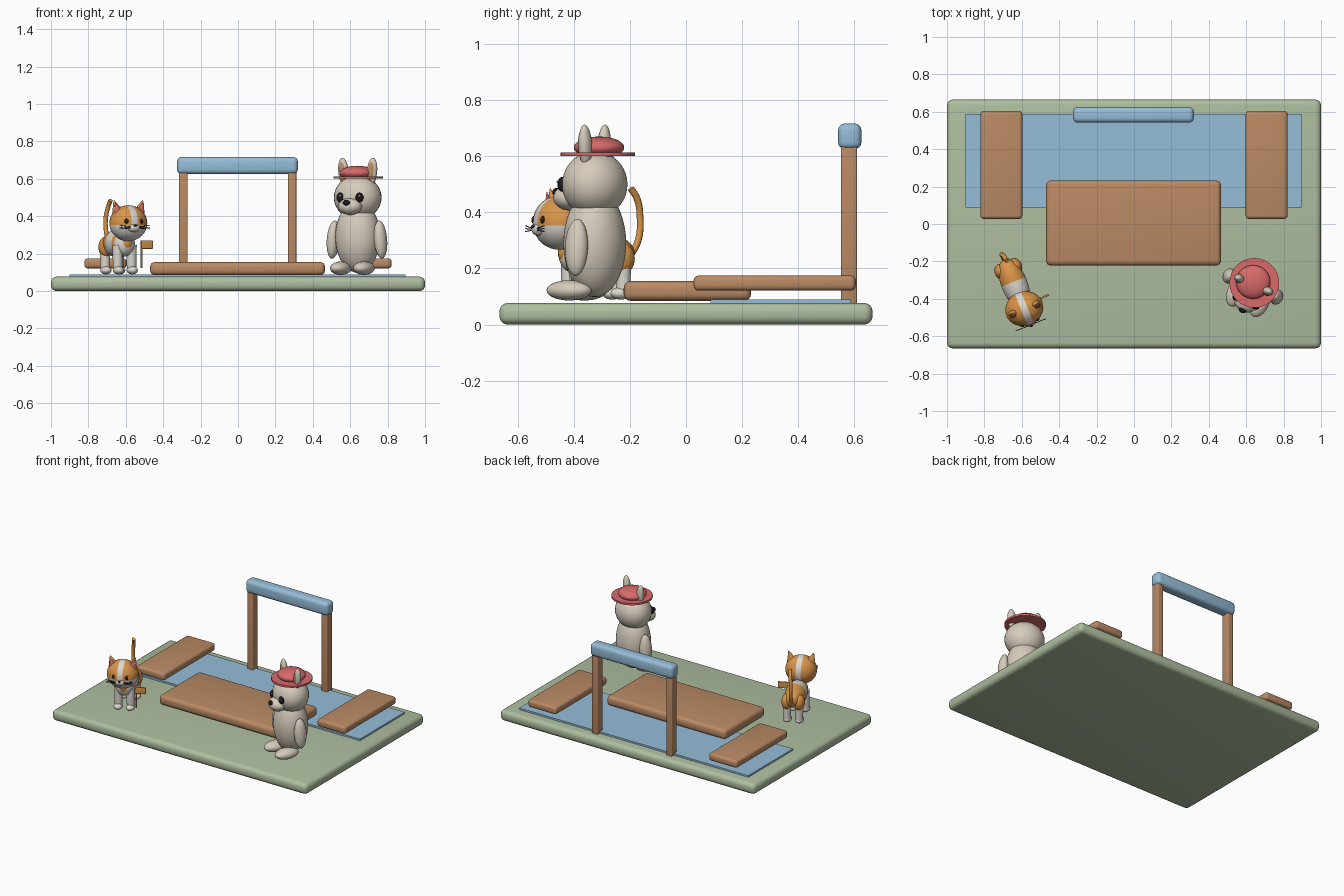
import bpy, bmesh
from math import radians
from mathutils import Matrix, Vector

if "Cube" in bpy.data.objects:
    bpy.data.objects.remove(bpy.data.objects["Cube"])


def material(name, hex_code):
    srgb = [int(hex_code[i:i + 2], 16) / 255 for i in (0, 2, 4)]
    col = [c / 12.92 if c < 0.04 else ((c + 0.055) / 1.055) ** 2.4 for c in srgb] + [1]
    m = bpy.data.materials.new(name)
    m.use_nodes = True
    m.diffuse_color = col
    bsdf = next(n for n in m.node_tree.nodes if n.type == "BSDF_PRINCIPLED")
    bsdf.inputs["Base Color"].default_value = col
    return m


green = material("sage green", "AEBE9F")
wood = material("warm wood", "BA8A64")
blue = material("soft blue", "96BDD8")
cream = material("cream fur", "D6CCBC")
white = material("white fur", "DDD8D0")
orange = material("ginger fur", "D99548")
coral = material("coral red", "D86A6A")
black = material("black", "1C1A1A")


def finish(name, bm, mats, frame=Matrix()):
    mesh = bpy.data.meshes.new(name)
    bm.transform(frame)
    bm.to_mesh(mesh)
    bm.free()
    for m in mats:
        mesh.materials.append(m)
    ob = bpy.data.objects.new(name, mesh)
    bpy.context.collection.objects.link(ob)
    bpy.ops.object.select_all(action="DESELECT")
    ob.select_set(True)
    bpy.context.view_layer.objects.active = ob
    bpy.ops.object.shade_smooth_by_angle(angle=radians(40))
    return ob


def box(name, mat, lo, hi, bevel=0.0, frame=Matrix()):
    lo, hi = Vector(lo), Vector(hi)
    bm = bmesh.new()
    bmesh.ops.create_cube(bm, size=1)
    bm.transform(Matrix.Translation((lo + hi) / 2) @ Matrix.Diagonal((*(hi - lo), 1)))
    if bevel:
        bmesh.ops.bevel(bm, geom=bm.edges[:], offset=bevel, segments=4,
                        profile=0.5, affect="EDGES")
    return finish(name, bm, [mat], frame)


def ball(name, mats, loc, rad, frame=Matrix(), tilt=0, cuts=(), rule=None):
    """Ellipsoid; cuts are (axis, offset) planes that give painted patches clean edges."""
    bm = bmesh.new()
    bmesh.ops.create_uvsphere(bm, u_segments=32, v_segments=20, radius=1)
    for axis, offset in cuts:
        no = Vector([axis == i for i in range(3)])
        bmesh.ops.bisect_plane(bm, geom=bm.verts[:] + bm.edges[:] + bm.faces[:],
                               plane_co=no * offset, plane_no=no)
    if rule:
        for f in bm.faces:
            f.material_index = int(rule(f.calc_center_median()))
    bm.transform(Matrix.Translation(loc) @ Matrix.Rotation(radians(tilt), 4, "Y")
                 @ Matrix.Diagonal((*rad, 1)))
    return finish(name, bm, mats, frame)


def cone(name, mat, loc, r1, r2, depth, frame=Matrix(), tilt=0, flat=1, sides=32):
    bm = bmesh.new()
    bmesh.ops.create_cone(bm, cap_ends=True, segments=sides, radius1=r1, radius2=r2, depth=depth)
    bm.transform(Matrix.Translation(loc) @ Matrix.Rotation(radians(tilt), 4, "Y")
                 @ Matrix.Diagonal((1, flat, 1, 1)))
    return finish(name, bm, [mat], frame)


def tube(name, mat, points, radius, frame=Matrix()):
    cu = bpy.data.curves.new(name, "CURVE")
    cu.dimensions = "3D"
    cu.bevel_depth = radius
    cu.bevel_resolution = 3
    cu.use_fill_caps = True
    sp = cu.splines.new("BEZIER")
    sp.bezier_points.add(len(points) - 1)
    for bp, co in zip(sp.bezier_points, points):
        bp.co = frame @ Vector(co)
        bp.handle_left_type = bp.handle_right_type = "AUTO"
    cu.materials.append(mat)
    ob = bpy.data.objects.new(name, cu)
    bpy.context.collection.objects.link(ob)


SIDES = ((1, "left"), (-1, "right"))

# Ground, water, table, benches and frame
box("ground_slab", green, (-1, -0.665, 0), (1, 0.665, 0.077), 0.03)
box("water_sheet", blue, (-0.9, 0.087, 0.07), (0.895, 0.588, 0.089))
box("low_table", wood, (-0.47, -0.222, 0.085), (0.465, 0.232, 0.155), 0.025)
for s, side in SIDES:
    x = 0.709 * s
    box(side + "_bench", wood, (x - 0.112, 0.027, 0.121), (x + 0.112, 0.605, 0.175), 0.018)
    x = 0.291 * s - 0.002
    box(side + "_post", wood, (x - 0.023, 0.552, 0.07), (x + 0.023, 0.61, 0.64), 0.006)
box("frame_beam", blue, (-0.326, 0.542, 0.625), (0.32, 0.625, 0.717), 0.025)

# Seated dog, turned slightly to its right
dog = Matrix.Translation((0.64, -0.325, 0)) @ Matrix.Rotation(radians(-24), 4, "Z")
ball("dog_body", [cream], (0, 0, 0.29), (0.122, 0.11, 0.192), dog)
ball("dog_head", [cream], (0, 0, 0.5), (0.13, 0.114, 0.118), dog)
ball("dog_snout", [cream], (0, -0.1, 0.452), (0.065, 0.055, 0.045), dog)
ball("dog_nose", [black], (0, -0.15, 0.472), (0.02, 0.013, 0.015), dog)
for s, side in SIDES:
    ball("dog_eye_" + side, [black], (0.056 * s, -0.102, 0.5), (0.022, 0.016, 0.026), dog)
    ball("dog_eye_glint_" + side, [white], (0.056 * s + 0.006, -0.117, 0.509),
         (0.005, 0.004, 0.005), dog)
    ball("dog_ear_" + side, [cream], (0.083 * s, 0, 0.637), (0.029, 0.023, 0.076), dog, 6 * s)
    ball("dog_inner_ear_" + side, [wood], (0.083 * s, -0.012, 0.637),
         (0.019, 0.014, 0.056), dog, 6 * s)
    ball("dog_arm_" + side, [cream], (0.138 * s, -0.01, 0.275), (0.034, 0.042, 0.102), dog, -5 * s)
    ball("dog_foot_" + side, [cream], (0.068 * s, -0.07, 0.122), (0.05, 0.085, 0.036), dog)

# Hat
hat = Matrix.Translation((0.643, -0.315, 0))
cone("hat_brim", coral, (0, 0, 0.607), 0.133, 0.133, 0.013, hat)
ball("hat_crown", [coral], (-0.006, 0.005, 0.631), (0.092, 0.09, 0.039), hat)

# Standing cat, turned slightly to its left
cat = Matrix.Translation((-0.64, -0.32, 0)) @ Matrix.Rotation(radians(22), 4, "Z")
ball("cat_body", [orange, white], (0, 0, 0.255), (0.07, 0.145, 0.075), cat,
     cuts=((2, -0.35), (1, -0.4), (1, 0.08)),
     rule=lambda c: c.z < -0.35 or -0.4 < c.y < 0.08)
ball("cat_chest", [white], (0, -0.085, 0.25), (0.058, 0.055, 0.065), cat)
ball("cat_head", [orange, white], (0, -0.143, 0.363), (0.103, 0.092, 0.096), cat,
     cuts=((0, -0.17), (0, 0.17), (2, -0.1), (1, 0.2)),
     rule=lambda c: abs(c.x) < 0.17 or (c.z < -0.1 and c.y < 0.2))
ball("cat_muzzle", [white], (0, -0.222, 0.338), (0.036, 0.022, 0.022), cat)
ball("cat_nose", [black], (0, -0.243, 0.35), (0.009, 0.006, 0.006), cat)
for s, side in SIDES:
    cone("cat_ear_" + side, orange, (0.071 * s, -0.143, 0.448), 0.036, 0.003, 0.075,
         cat, 18 * s, 0.6)
    cone("cat_inner_ear_" + side, coral, (0.072 * s, -0.157, 0.445), 0.026, 0.002, 0.058,
         cat, 18 * s, 0.5)
    ball("cat_eye_" + side, [black], (0.042 * s, -0.222, 0.373), (0.012, 0.009, 0.014), cat)
    ball("cat_eye_glint_" + side, [white], (0.042 * s + 0.003, -0.23, 0.378),
         (0.003, 0.002, 0.003), cat)
    for i in (-1, 0, 1):
        tube("cat_whisker_" + side, black,
             [(0.026 * s, -0.237, 0.34 + 0.004 * i), (0.088 * s, -0.236, 0.342 + 0.01 * i)],
             0.0018, cat)
    for end, y in (("front", -0.09), ("hind", 0.088)):
        part = end + "_" + side
        cone("cat_leg_" + part, white, (0.04 * s, y, 0.175), 0.025, 0.028, 0.14, cat)
        ball("cat_paw_" + part, [white], (0.04 * s, y - 0.01, 0.111), (0.029, 0.037, 0.022), cat)
    ball("cat_haunch_" + side, [orange], (0.04 * s, 0.085, 0.235), (0.036, 0.045, 0.055), cat)
tube("cat_tail", orange, [(0, 0.125, 0.235), (-0.002, 0.162, 0.3), (-0.004, 0.17, 0.385),
                          (0.004, 0.155, 0.45), (0.008, 0.13, 0.485)], 0.012, cat)

# Little sign beside the cat
sign = Matrix.Translation((-0.515, -0.405, 0)) @ Matrix.Rotation(radians(25), 4, "Z")
cone("sign_stick", wood, (0, 0, 0.197), 0.005, 0.005, 0.146, sign, sides=12)
box("sign_plate", orange, (-0.004, -0.005, 0.226), (0.064, 0.005, 0.27), 0.002, sign)
